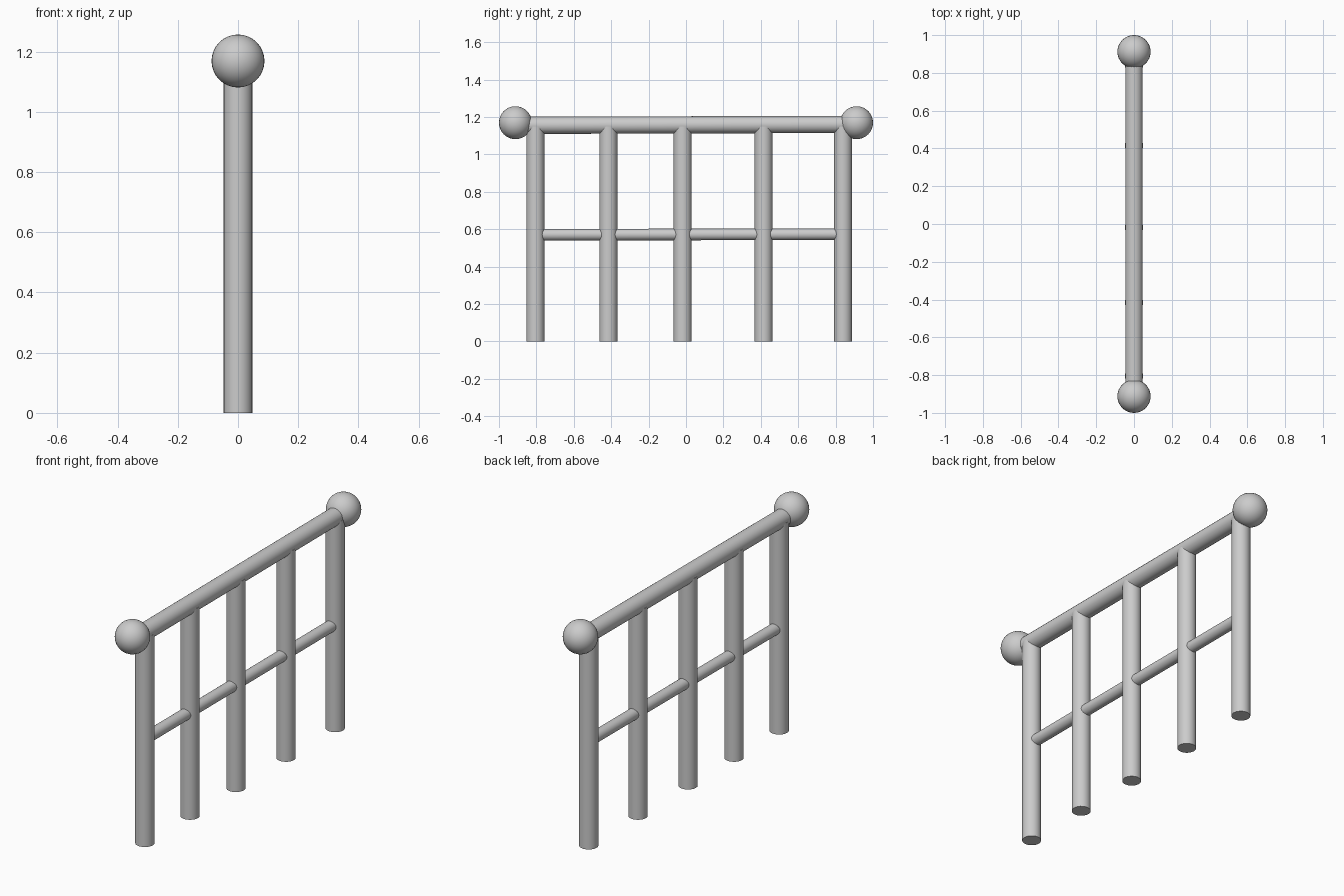
import bpy
from math import radians, hypot, atan2

if "Cube" in bpy.data.objects:
    bpy.data.objects.remove(bpy.data.objects["Cube"])


def smooth(name):
    ob = bpy.context.object
    ob.name = name
    bpy.ops.object.shade_smooth_by_angle(angle=radians(40))
    return ob


def post(name, y, top, radius):
    bpy.ops.mesh.primitive_cylinder_add(vertices=24, radius=radius, depth=top,
                                        location=(0, y, top / 2))
    smooth(name)


def rail(name, start, end, radius):
    # bar along y between two (y, z) points
    dy, dz = end[0] - start[0], end[1] - start[1]
    bpy.ops.mesh.primitive_cylinder_add(
        vertices=24, radius=radius, depth=hypot(dy, dz),
        location=(0, (start[0] + end[0]) / 2, (start[1] + end[1]) / 2),
        rotation=(atan2(-dy, dz), 0, 0))
    smooth(name)


# upright posts
for i, y in enumerate((-0.805, -0.415, -0.018, 0.415, 0.84)):
    post(f"post_{i + 1}", y, 1.15, 0.048)

# handrail and thinner middle rail
rail("top_rail", (-0.86, 1.155), (0.86, 1.16), 0.046)
rail("middle_rail", (-0.80, 0.57), (0.83, 0.573), 0.031)

# round end knobs
for side, y in (("front", -0.912), ("back", 0.912)):
    bpy.ops.mesh.primitive_uv_sphere_add(segments=32, ring_count=16, radius=0.088,
                                         location=(0, y, 1.169))
    smooth(f"{side}_end_ball")
